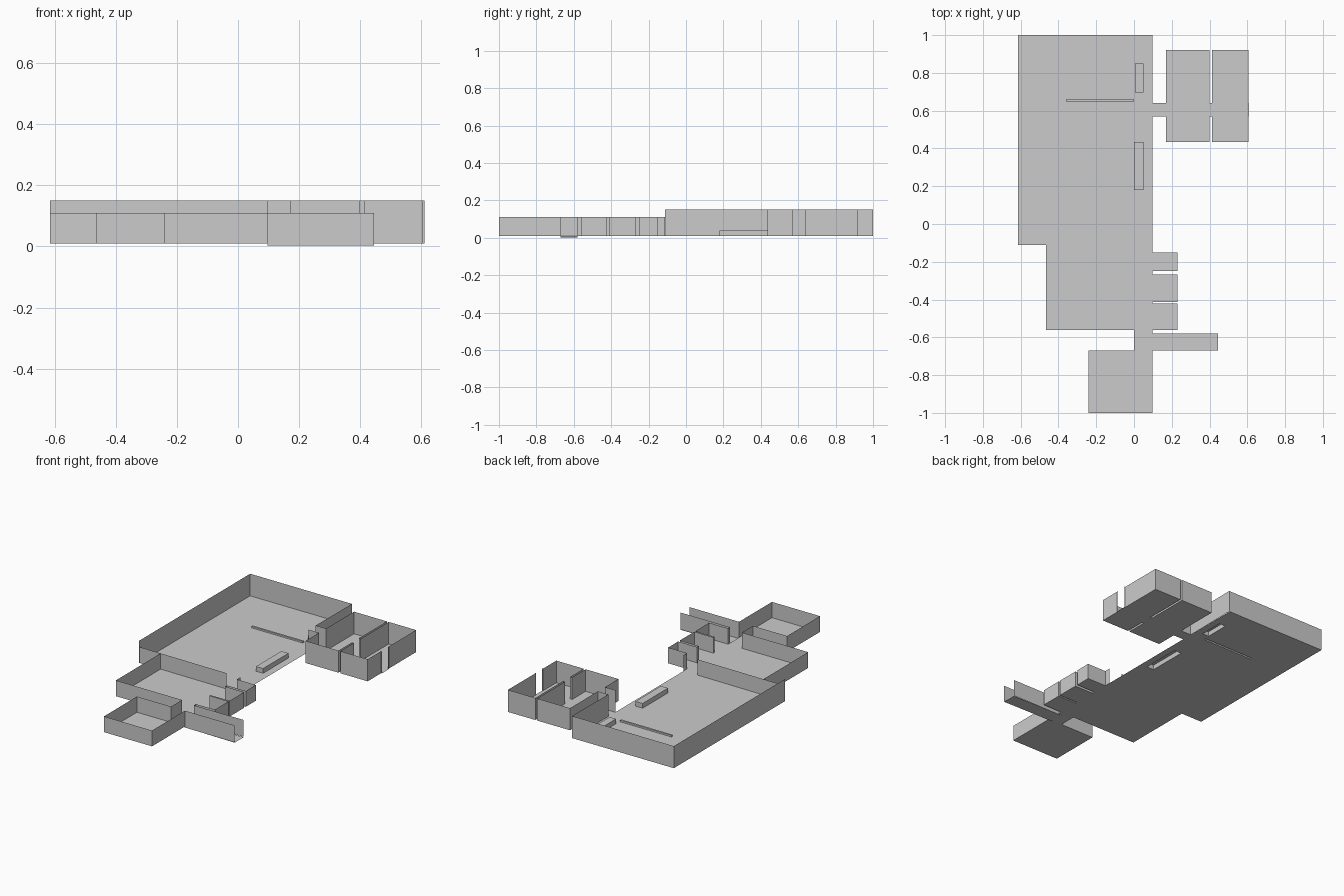
import bpy

if "Cube" in bpy.data.objects:
    bpy.data.objects.remove(bpy.data.objects["Cube"])

BASE, LOW, HIGH = 0.01, 0.11, 0.15


def make(name, verts, faces):
    mesh = bpy.data.meshes.new(name)
    mesh.from_pydata(verts, [], faces)
    mesh.update()
    obj = bpy.data.objects.new(name, mesh)
    bpy.context.collection.objects.link(obj)
    return obj


def walls(name, paths, top, base=BASE):
    """Paper-thin walls standing along plan polylines."""
    verts, faces = [], []
    for path in paths:
        for a, b in zip(path, path[1:]):
            n = len(verts)
            verts += [(*a, base), (*b, base), (*b, top), (*a, top)]
            faces.append((n, n + 1, n + 2, n + 3))
    make(name, verts, faces)


def floor(name, rect, holes=()):
    """Flat floor x0,x1,y0,y1, leaving out rectangular holes."""
    xs = sorted({v for r in (rect, *holes) for v in r[:2]})
    ys = sorted({v for r in (rect, *holes) for v in r[2:]})
    verts = [(x, y, BASE) for y in ys for x in xs]
    faces, w = [], len(xs)
    for j in range(len(ys) - 1):
        for i in range(w - 1):
            cx, cy = (xs[i] + xs[i + 1]) / 2, (ys[j] + ys[j + 1]) / 2
            if any(h[0] < cx < h[1] and h[2] < cy < h[3] for h in holes):
                continue
            k = j * w + i
            faces.append((k, k + 1, k + w + 1, k + w))
    make(name, verts, faces)


def block(name, rect, top):
    """Raised block, open underneath."""
    x0, x1, y0, y1 = rect
    plan = [(x0, y0), (x1, y0), (x1, y1), (x0, y1)]
    verts = [(*p, z) for z in (BASE, top) for p in plan]
    faces = [(i, (i + 1) % 4, (i + 1) % 4 + 4, i + 4) for i in range(4)]
    make(name, verts, faces + [(4, 5, 6, 7)])


# Main hall with counters and a low divider
blocks = {
    "long_counter": ((0.0, 0.05, 0.18, 0.435), 0.04),
    "short_counter": ((0.005, 0.05, 0.695, 0.85), 0.04),
    "low_divider": ((-0.36, 0.0, 0.648, 0.66), 0.02),
}
for name, (rect, top) in blocks.items():
    block(name, rect, top)
floor("hall_floor", (-0.615, 0.097, -0.112, 1.0), [b[0] for b in blocks.values()])
walls("hall_walls", [[(-0.615, -0.112), (-0.615, 1), (0.1, 1), (0.097, 0.64)]], HIGH)
walls("hall_south_wall", [[(-0.615, -0.11), (0, -0.115)]], LOW)

# Side rooms, linked by doorways
D0, D1 = 0.57, 0.64
Y0, Y1 = 0.435, 0.92
for name, x0, x1 in (("inner_room", 0.17, 0.4), ("outer_room", 0.413, 0.605)):
    floor(name + "_floor", (x0, x1, Y0, Y1))
    walls(name + "_walls", [[(x0, D0), (x0, Y0), (x1, Y0), (x1, D0)],
                            [(x0, D1), (x0, Y1), (x1, Y1), (x1, D1)]], HIGH)
for name, x0, x1 in (("hall_door", 0.097, 0.17), ("middle_door", 0.4, 0.413),
                     ("outer_door", 0.605, 0.61)):
    floor(name + "_floor", (x0, x1, D0, D1))
    walls(name + "_sides", [[(x0, D0), (x1, D0)], [(x0, D1), (x1, D1)]], HIGH)

# Middle room
E = 0.097
floor("middle_room_floor", (-0.465, E, -0.56, -0.112))
walls("middle_room_walls",
      [[(-0.465, -0.112), (-0.465, -0.56), (0, -0.56), (0, -0.67)]], LOW)

# Row of stalls on the east side
stalls = [(-0.25, -0.15), (-0.412, -0.268), (-0.56, -0.422)]
path = [(E, -0.112)]
for i, (y0, y1) in enumerate(stalls):
    floor(f"stall_floor_{i + 1}", (E, 0.23, y0, y1))
    path += [(E, y1), (0.23, y1), (0.23, y0), (E, y0)]
walls("stall_walls", [path + [(E, -0.58)]], LOW)

# Passage and its slightly sunken side branch
floor("passage_floor", (0, E, -0.67, -0.56))
make("branch_floor",
     [(x, y, z) for x, z in ((0.0, 0.0095), (E, 0.004), (0.445, 0.0)) for y in (-0.67, -0.58)],
     [(0, 2, 3, 1), (2, 4, 5, 3)])
walls("branch_walls", [[(E, -0.58), (0.445, -0.58)], [(E, -0.67), (0.445, -0.67)]], LOW, 0.003)

# South room
floor("south_room_floor", (-0.24, E, -1.0, -0.67))
walls("south_room_walls",
      [[(0, -0.67), (-0.24, -0.67), (-0.24, -1), (E, -1), (E, -0.67)]], LOW)
